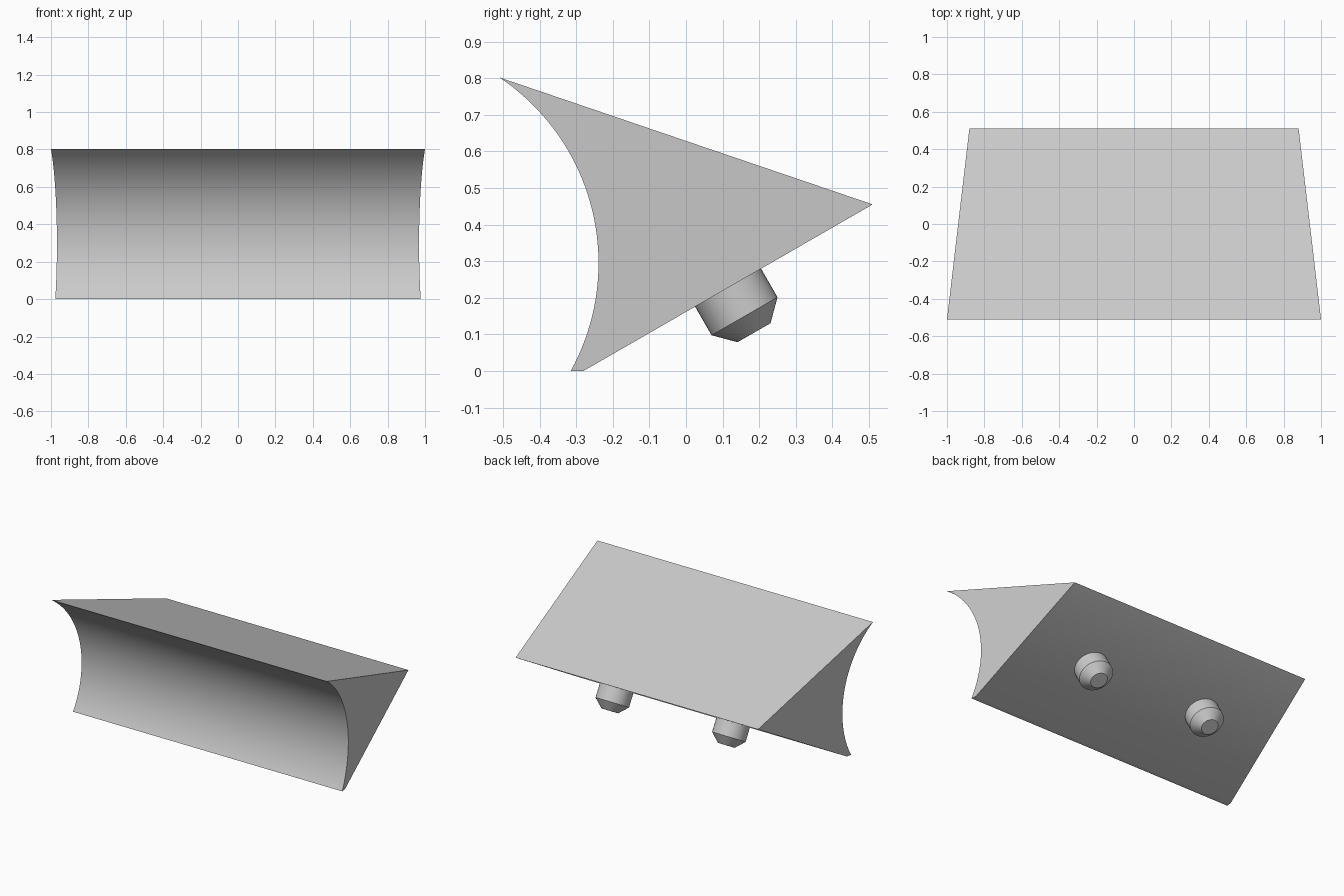
import bpy, bmesh, math
from mathutils import Vector

default = bpy.data.objects.get("Cube")
if default:
    bpy.data.objects.remove(default, do_unlink=True)

grey = bpy.data.materials.new("light grey")
grey.use_nodes = True
colour = (0.6, 0.6, 0.6, 1)
grey.diffuse_color = colour
grey.node_tree.nodes["Principled BSDF"].inputs["Base Color"].default_value = colour


def finish(bm, name):
    """Turn a bmesh into a smooth-by-angle object."""
    bmesh.ops.recalc_face_normals(bm, faces=bm.faces[:])
    mesh = bpy.data.meshes.new(name)
    bm.to_mesh(mesh)
    bm.free()
    mesh.materials.append(grey)
    obj = bpy.data.objects.new(name, mesh)
    bpy.context.collection.objects.link(obj)
    bpy.ops.object.select_all(action='DESELECT')
    obj.select_set(True)
    bpy.context.view_layer.objects.active = obj
    bpy.ops.object.shade_smooth_by_angle(angle=math.radians(30))
    return obj


# Wedge body: side profile with a hollow circular front, narrowing to the back
top_front = Vector((-0.51, 0.802))
back_tip = Vector((0.51, 0.455))
foot_back = Vector((-0.28, 0))
foot_front = Vector((-0.315, 0))
radius = 0.61
chord = foot_front - top_front
side = Vector((chord.y, -chord.x)).normalized()
centre = (top_front + foot_front) / 2 + side * math.sqrt(radius**2 - (chord.length / 2)**2)
start = math.atan2(*(foot_front - centre).yx)
end = math.atan2(*(top_front - centre).yx)
steps = 40
profile = [back_tip, foot_back, foot_front]
for i in range(1, steps):
    a = start + (end - start) * i / steps
    profile.append(centre + radius * Vector((math.cos(a), math.sin(a))))
profile.append(top_front)


def half_width(y):
    return 0.94 - 0.1175 * y


bm = bmesh.new()
rings = [[bm.verts.new((s * half_width(p.x), p.x, p.y)) for p in profile] for s in (-1, 1)]
for ring in rings:
    bm.faces.new(ring)
for i in range(len(profile)):
    j = (i + 1) % len(profile)
    bm.faces.new((rings[0][i], rings[0][j], rings[1][j], rings[1][i]))
finish(bm, "wedge_body")

# Two round pegs with tapered tips, square to the sloping underside
slope = back_tip - foot_back
tilt = math.atan2(slope.y, slope.x)
base = foot_back + slope * 0.5
levels = [(0.104, 0), (0.104, -0.09), (0.052, -0.142)]
segments = 48
for name, x in (("left_peg", 0.423), ("right_peg", -0.423)):
    bm = bmesh.new()
    loops = [[bm.verts.new((r * math.cos(math.tau * k / segments),
                            r * math.sin(math.tau * k / segments), z))
              for k in range(segments)] for r, z in levels]
    for a, b in zip(loops, loops[1:]):
        for k in range(segments):
            n = (k + 1) % segments
            bm.faces.new((a[k], a[n], b[n], b[k]))
    bm.faces.new(loops[0])
    bm.faces.new(loops[-1])
    peg = finish(bm, name)
    peg.rotation_euler.x = tilt
    peg.location = (x, base.x, base.y)
